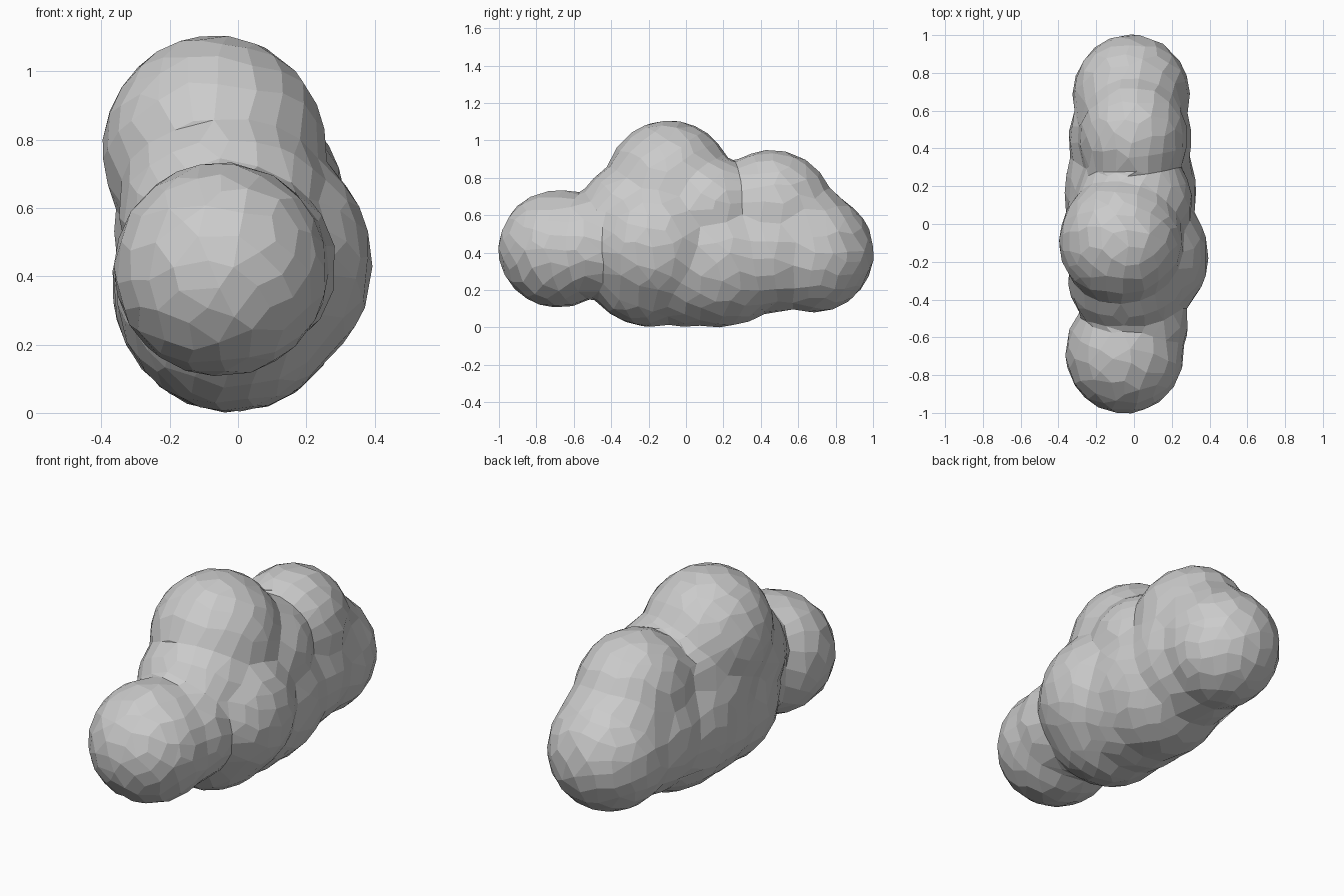
import bpy, bmesh, math
from mathutils import Matrix

cube = bpy.data.objects.get("Cube")
if cube:
    bpy.data.objects.remove(cube, do_unlink=True)

grey = bpy.data.materials.new("cloud grey")
grey.use_nodes = True
colour = (0.6, 0.6, 0.6, 1)
grey.diffuse_color = colour
grey.node_tree.nodes["Principled BSDF"].inputs["Base Color"].default_value = colour

bm = bmesh.new()


def puff(centre, radii):
    """Add one round lobe to the cloud."""
    bmesh.ops.create_icosphere(
        bm, subdivisions=4, radius=1,
        matrix=Matrix.LocRotScale(centre, None, radii))


# Main lobes
puff((-0.05, -0.68, 0.42), (0.315, 0.325, 0.315))   # front
puff((-0.07, -0.09, 0.77), (0.328, 0.34, 0.338))    # top
puff((0.03, -0.17, 0.44), (0.365, 0.37, 0.37))      # left side
puff((-0.02, -0.19, 0.35), (0.335, 0.36, 0.348))    # front belly
puff((-0.02, 0.17, 0.38), (0.35, 0.42, 0.38))       # rear belly
puff((-0.005, 0.46, 0.63), (0.29, 0.33, 0.32))      # rear top
puff((-0.015, 0.68, 0.40), (0.312, 0.325, 0.322))   # rear

# Lobes that fill the valleys between the main ones
puff((-0.04, -0.30, 0.59), (0.31, 0.28, 0.29))      # neck
puff((0.0, -0.53, 0.43), (0.29, 0.26, 0.28))        # front joint
puff((0.0, 0.12, 0.64), (0.31, 0.30, 0.28))         # saddle
puff((-0.04, 0.0, 0.54), (0.325, 0.32, 0.32))       # heart
puff((-0.02, 0.0, 0.36), (0.345, 0.36, 0.357))      # belly joint
puff((-0.02, 0.45, 0.42), (0.327, 0.36, 0.345))     # rear core
puff((-0.01, 0.64, 0.52), (0.28, 0.25, 0.26))       # rear joint

mesh = bpy.data.meshes.new("cloud")
bm.to_mesh(mesh)
bm.free()
mesh.materials.append(grey)
cloud = bpy.data.objects.new("cloud", mesh)
bpy.context.collection.objects.link(cloud)

# Fuse the lobes into one skin, relax the creases, reduce to coarse facets
fuse = cloud.modifiers.new("fuse", 'REMESH')
fuse.mode = 'VOXEL'
fuse.voxel_size = 0.025
relax = cloud.modifiers.new("relax", 'SMOOTH')
relax.factor = 0.5
relax.iterations = 8
facet = cloud.modifiers.new("facet", 'DECIMATE')
facet.ratio = 0.05
depsgraph = bpy.context.evaluated_depsgraph_get()
skin = bpy.data.meshes.new_from_object(cloud.evaluated_get(depsgraph))
cloud.modifiers.clear()
cloud.data = skin

# Pair triangles into quads and keep the faces flat
bm = bmesh.new()
bm.from_mesh(skin)
bmesh.ops.join_triangles(
    bm, faces=bm.faces[:],
    angle_face_threshold=math.radians(30),
    angle_shape_threshold=math.radians(60))
for f in bm.faces:
    f.smooth = False
    f.material_index = 0
bm.to_mesh(skin)
bm.free()
